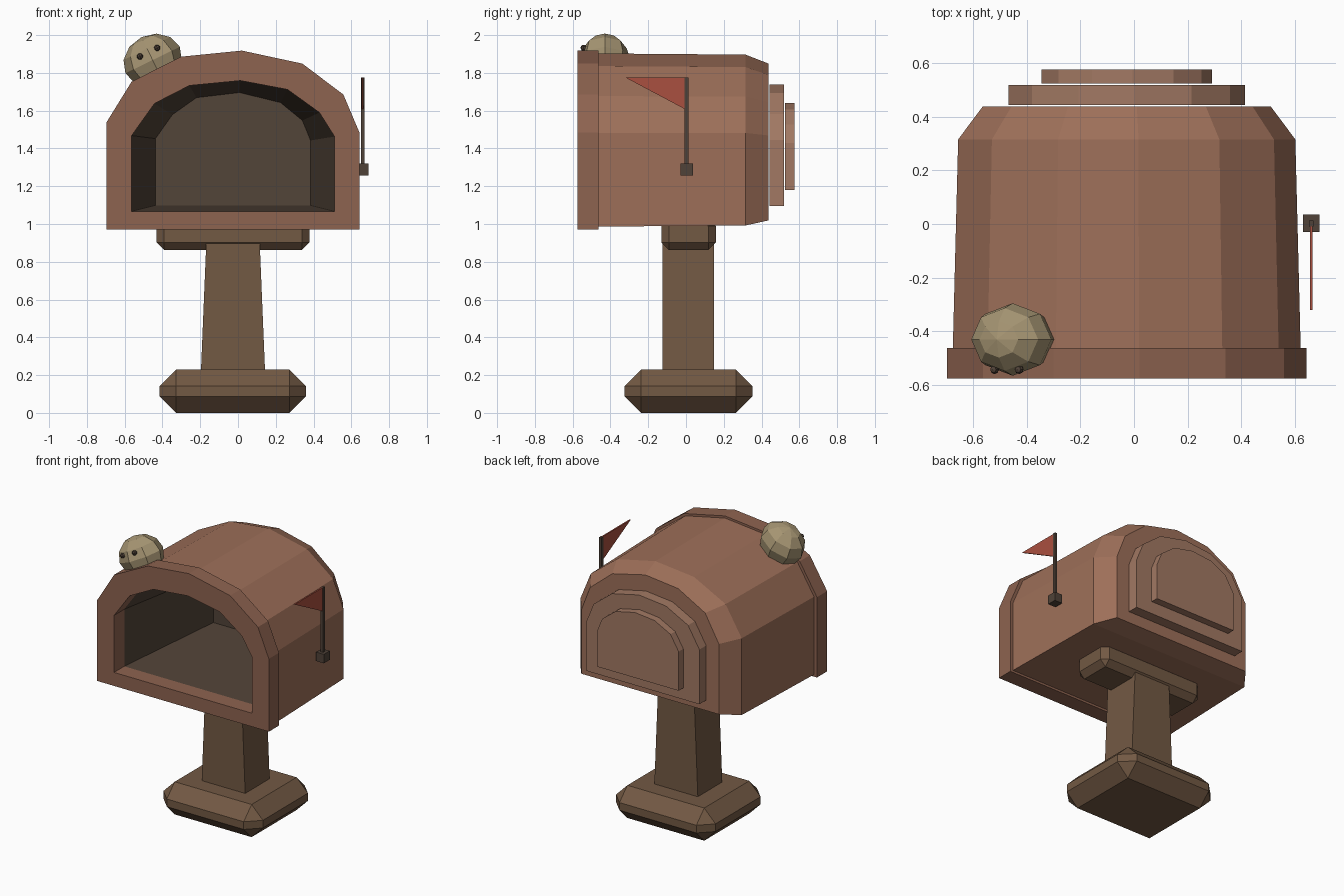
import bpy, bmesh
from math import radians
from mathutils import Matrix, Vector

if "Cube" in bpy.data.objects:
    bpy.data.objects.remove(bpy.data.objects["Cube"])


def material(name, r, g, b):
    m = bpy.data.materials.new(name)
    m.diffuse_color = (r, g, b, 1)
    m.use_nodes = True
    m.node_tree.nodes["Principled BSDF"].inputs["Base Color"].default_value = m.diffuse_color
    return m


SHELL = material("shell_brown", 0.34, 0.16, 0.10)
RIM = material("rim_brown", 0.27, 0.125, 0.08)
PANEL = material("panel_brown", 0.36, 0.19, 0.125)
WOOD = material("post_wood", 0.17, 0.10, 0.057)
DARK = material("inside_dark", 0.085, 0.058, 0.04)
POLE = material("pole_dark", 0.08, 0.055, 0.04)
RED = material("flag_red", 0.40, 0.08, 0.05)
STONE = material("stone_tan", 0.38, 0.30, 0.17)


def finish(name, bm, mat):
    me = bpy.data.meshes.new(name)
    bm.to_mesh(me)
    bm.free()
    me.materials.append(mat)
    ob = bpy.data.objects.new(name, me)
    bpy.context.collection.objects.link(ob)
    return ob


def loft(name, mat, sections, cap_start=True, cap_end=True, cyclic=False, inward=False):
    """Skin (y, outline) sections; cyclic joins the last to the first."""
    bm = bmesh.new()
    rings = [[bm.verts.new((x, y, z)) for x, z in pts] for y, pts in sections]
    n = len(rings[0])
    pairs = list(zip(rings, rings[1:])) + ([(rings[-1], rings[0])] if cyclic else [])
    for a, b in pairs:
        for i in range(n):
            j = (i + 1) % n
            bm.faces.new((a[i], a[j], b[j], b[i]))
    if cap_start and not cyclic:
        bm.faces.new(rings[0])
    if cap_end and not cyclic:
        bm.faces.new(rings[-1])
    bmesh.ops.recalc_face_normals(bm, faces=bm.faces)
    if inward:
        bmesh.ops.reverse_faces(bm, faces=bm.faces)
    return finish(name, bm, mat)


def box(name, mat, lo, hi, bevel=0, top_x=1):
    """Box between two corners, with optional chamfer and narrowed top."""
    lo, hi = Vector(lo), Vector(hi)
    bm = bmesh.new()
    bmesh.ops.create_cube(bm, size=1)
    for v in bm.verts:
        if v.co.z > 0:
            v.co.x *= top_x
        v.co = (lo + hi) / 2 + v.co * (hi - lo)
    if bevel:
        bmesh.ops.bevel(bm, geom=bm.edges[:], offset=bevel, segments=1,
                        profile=0.5, affect='EDGES')
    return finish(name, bm, mat)


# Arched outlines (x, z)
ARCH = [(-.697, .971), (-.697, 1.537), (-.563, 1.754), (-.30, 1.886), (.02, 1.918),
        (.341, 1.849), (.558, 1.685), (.643, 1.484), (.643, .971)]
OPENING = [(-.563, 1.066), (-.563, 1.468), (-.442, 1.638), (-.257, 1.733), (.013, 1.759),
           (.262, 1.712), (.431, 1.59), (.511, 1.463), (.511, 1.066)]
INNER = [(-.437, 1.098), (-.437, 1.452), (-.347, 1.579), (-.22, 1.669), (.008, 1.696),
         (.225, 1.643), (.341, 1.548), (.384, 1.442), (.384, 1.098)]
CX, CZ = -.027, 1.4445


def arch(sx, sz, z=CZ):
    return [(CX + (px - CX) * sx, z + (pz - CZ) * sz) for px, pz in ARCH]


# Box body, front rim, dark lining
loft("mailbox_shell", SHELL, [(-.47, arch(.967, .968)), (.315, arch(.937, .955)),
                              (.438, arch(.80, .876, 1.434))], cap_start=False)
loft("front_rim", RIM, [(-.575, ARCH), (-.462, ARCH), (-.462, OPENING), (-.575, OPENING)],
     cyclic=True)
loft("inner_lining", DARK, [(-.462, OPENING), (.35, INNER)], cap_start=False, inward=True)

# Stepped back panels
for name, y0, y1, sx, sz, z in (("back_panel_large", .443, .518, .657, .68, 1.4175),
                                ("back_panel_small", .523, .575, .475, .486, 1.41)):
    loft(name, PANEL, [(y0, arch(sx, sz, z)), (y1, arch(sx, sz, z))])

# Stand
box("base", WOOD, (-.415, -.325, 0), (.36, .352, .23), bevel=.088)
box("post", WOOD, (-.197, -.124, .2), (.144, .148, .9), top_x=.83)
box("top_bracket", WOOD, (-.431, -.13, .862), (.378, .158, 1.03), bevel=.04)

# Flag on its pole
box("flag_mount", POLE, (.63, -.03, 1.257), (.69, .036, 1.32))
box("flag_pole", POLE, (.651, -.009, 1.29), (.669, .013, 1.775))
bm = bmesh.new()
tri = [(-.32, 1.775), (0, 1.775), (0, 1.605)]
a, b = [[bm.verts.new((x, y, z)) for y, z in tri] for x in (.655, .665)]
bm.faces.new(a)
bm.faces.new(b)
for i in range(3):
    j = (i + 1) % 3
    bm.faces.new((a[i], a[j], b[j], b[i]))
bmesh.ops.recalc_face_normals(bm, faces=bm.faces)
finish("flag", bm, RED)

# Little round creature leaning on the roof slope, with two eyes
tilt = Matrix.Translation((-.452, -.43, 1.868)) @ Matrix.Rotation(radians(-26), 4, 'Y')
bm = bmesh.new()
bmesh.ops.create_uvsphere(bm, u_segments=8, v_segments=6, radius=1,
                          matrix=tilt @ Matrix.Diagonal((.16, .135, .135, 1)))
finish("round_creature", bm, STONE)
for name, u in (("left_eye", -.052), ("right_eye", .05)):
    bm = bmesh.new()
    bmesh.ops.create_uvsphere(
        bm, u_segments=8, v_segments=4, radius=.017,
        matrix=tilt @ Matrix.Translation((u, -.112, .047)))
    finish(name, bm, POLE)
